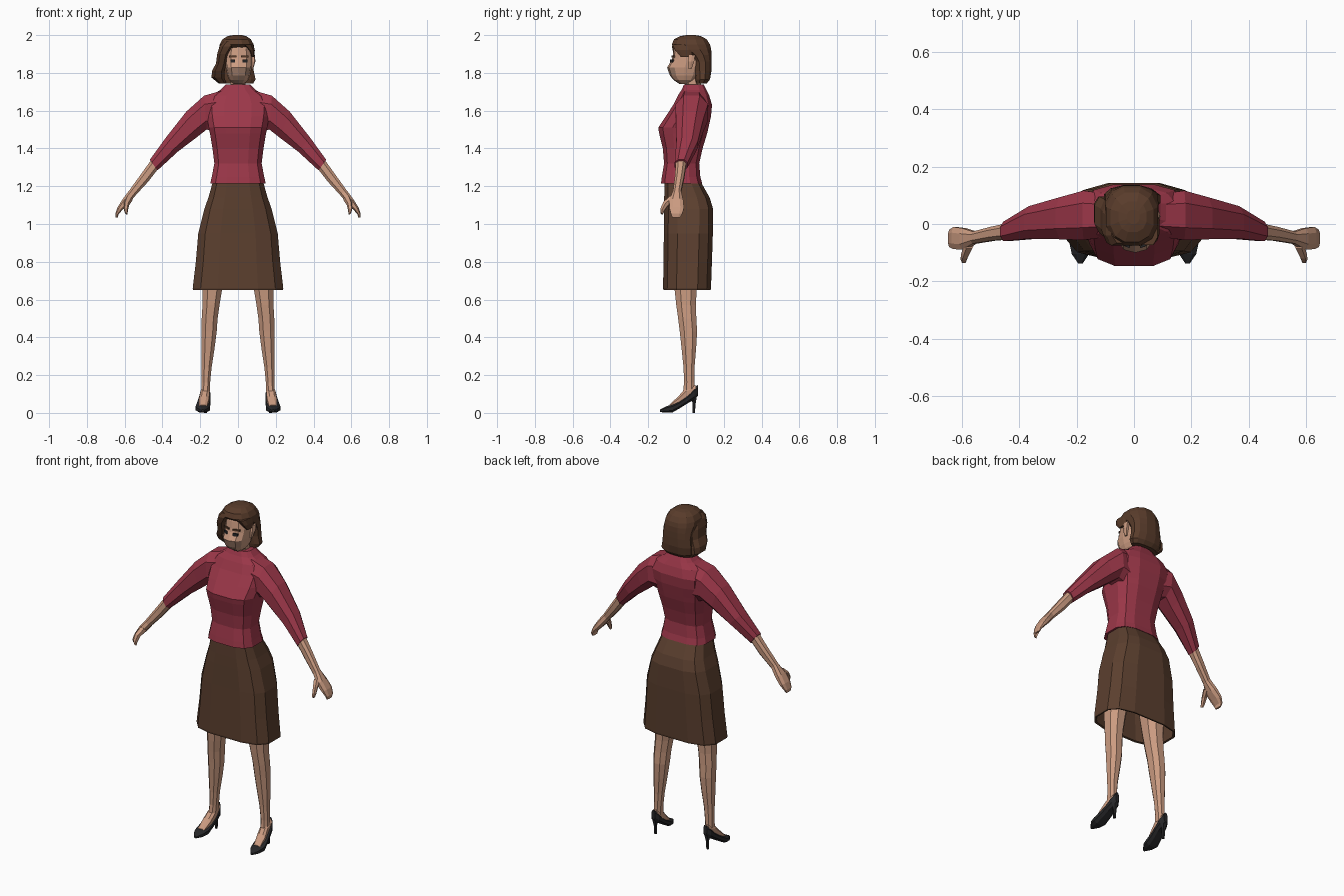
import bpy, bmesh, math
from mathutils import Vector


def material(name, rgb):
    m = bpy.data.materials.new(name)
    m.diffuse_color = (*rgb, 1)
    return m


SHIRT = material("burgundy", (0.33, 0.038, 0.066))
SKIRT = material("dark_brown", (0.105, 0.05, 0.028))
HAIR = material("hair_brown", (0.10, 0.045, 0.024))
SKIN = material("skin", (0.60, 0.33, 0.22))
SHADE = material("muted_tan", (0.42, 0.25, 0.175))
SHOE = material("black", (0.02, 0.02, 0.022))


def spow(v, p):
    return math.copysign(abs(v) ** p, v)


def ring(centre, a, b, n, p=0.8, turn=0.5):
    """Rounded closed section spanned by half axes a and b."""
    c, a, b = Vector(centre), Vector(a), Vector(b)
    out = []
    for i in range(n):
        t = 2 * math.pi * (i + turn) / n
        out.append(c + a * spow(math.sin(t), p) - b * spow(math.cos(t), p))
    return out


def flat_ring(z, x0, x1, yf, yb, n=12, p=0.75, turn=0.5):
    return ring(((x0 + x1) / 2, (yf + yb) / 2, z), ((x1 - x0) / 2, 0, 0),
                (0, (yb - yf) / 2, 0), n, p, turn)


def loft(name, rings, mats, caps=(True, True)):
    bm = bmesh.new()
    vs = [[bm.verts.new(p) for p in r] for r in rings]
    n = len(vs[0])
    for lo, hi in zip(vs, vs[1:]):
        for i in range(n):
            j = (i + 1) % n
            bm.faces.new((lo[i], lo[j], hi[j], hi[i]))
    if caps[0]:
        bm.faces.new(vs[0][::-1])
    if caps[1]:
        bm.faces.new(vs[-1])
    bmesh.ops.recalc_face_normals(bm, faces=bm.faces)
    me = bpy.data.meshes.new(name)
    bm.to_mesh(me)
    bm.free()
    ob = bpy.data.objects.new(name, me)
    bpy.context.collection.objects.link(ob)
    for m in mats:
        me.materials.append(m)
    return ob


def limb(name, s, sections, mat, n=8):
    """Arm piece: each section is upper (x, z), lower (x, z), front y, back y."""
    rings = []
    for (ux, uz), (lx, lz), yf, yb in sections:
        rings.append(ring((s * (ux + lx) / 2, (yf + yb) / 2, (uz + lz) / 2),
                          (s * (ux - lx) / 2, 0, (uz - lz) / 2),
                          (0, (yb - yf) / 2, 0), n))
    return loft(name, rings, [mat])


def lengthwise(name, sections, mat, n=8, p=0.8):
    """Foot piece: each section is y, bottom z, top z, half width, centre x."""
    return loft(name, [ring((cx, y, (zb + zt) / 2), (w, 0, 0), (0, 0, (zt - zb) / 2), n, p)
                       for y, zb, zt, w, cx in sections], [mat])


# Sweater body
loft("sweater", [flat_ring(z, -w, w, f, b, 12, 0.65) for z, w, f, b in [
    (1.215, .15, -.135, .088), (1.25, .142, -.13, .078), (1.32, .128, -.118, .072),
    (1.40, .138, -.125, .09), (1.48, .152, -.145, .115), (1.51, .158, -.15, .122),
    (1.57, .17, -.11, .135), (1.63, .175, -.07, .14), (1.68, .145, -.045, .125),
    (1.71, .095, -.025, .11), (1.738, .068, -.012, .095)]], [SHIRT])

# Skirt, open at the hem
skirt = loft("skirt", [flat_ring(z, -w, w, f, b, 12, 0.62) for z, w, f, b in [
    (.65, .243, -.122, .133), (.66, .245, -.124, .135), (.80, .228, -.122, .14),
    (.95, .215, -.12, .145), (1.08, .182, -.119, .146), (1.14, .16, -.118, .128),
    (1.22, .137, -.115, .082)]], [SKIRT], (False, True))
wall = skirt.modifiers.new("thickness", "SOLIDIFY")
wall.thickness = 0.012
wall.offset = -1

# Neck and head, with the lower front of the face in a muted tone
loft("neck", [flat_ring(z, -.042, .042, f, b, 8) for z, f, b in
              [(1.70, .0, .085), (1.80, -.02, .075)]], [SKIN])
head = loft("head", [flat_ring(z, -w + .004, w + .004, f, b, 12, 0.8, 0) for z, w, f, b in [
    (1.742, .028, -.035, .03), (1.762, .05, -.065, .05), (1.785, .06, -.085, .07),
    (1.828, .069, -.1, .085), (1.87, .071, -.075, .09), (1.89, .071, -.07, .09),
    (1.93, .068, -.064, .09), (1.97, .055, -.045, .08)]], [SKIN, SHADE])
for f in head.data.polygons:
    if f.center.z < 1.828 and f.normal.y < -0.55:
        f.material_index = 1

# Hair cap, open around the face
loft("hair", [flat_ring(z, x0, x1, f, b, 12, 0.85) for z, x0, x1, f, b in [
    (1.743, -.085, .082, .05, .11), (1.765, -.105, .096, .045, .128),
    (1.81, -.108, .086, .04, .136), (1.86, -.102, .084, .035, .137),
    (1.895, -.102, .086, .005, .137), (1.925, -.104, .088, -.05, .136),
    (1.95, -.10, .086, -.078, .13), (1.978, -.084, .07, -.066, .112),
    (1.995, -.055, .045, -.03, .08), (2.0, -.025, .02, .0, .05)]], [HAIR])
# Long wave on one side and short sweep on the other
loft("side_wave", [flat_ring(z, x0, x1, f, b, 8) for z, x0, x1, f, b in [
    (1.745, -.105, -.06, .01, .09), (1.775, -.142, -.07, -.015, .10),
    (1.81, -.14, -.068, -.035, .10), (1.85, -.118, -.06, -.05, .09),
    (1.90, -.112, -.048, -.07, .08), (1.94, -.10, -.02, -.079, .07),
    (1.965, -.08, .0, -.07, .05)]], [HAIR])
loft("side_sweep", [flat_ring(z, x0, x1, f, b, 8) for z, x0, x1, f, b in [
    (1.885, .072, .086, -.03, .03), (1.92, .055, .09, -.06, .04),
    (1.95, .02, .084, -.076, .04)]], [HAIR])
# Ear on the uncovered side
loft("ear", [flat_ring(z, .07, x1, f, b, 6) for z, x1, f, b in [
    (1.82, .08, .012, .03), (1.86, .092, .008, .045), (1.895, .09, .015, .05)]], [SKIN])

for s, side in ((-1, "right"), (1, "left")):
    # Eye and brow plates
    for part, z, h, w, mat in (("eye", 1.862, .008, .013, SHOE), ("brow", 1.886, .005, .019, HAIR)):
        x = .004 + s * .032
        y = -.0745 if part == "eye" else -.067
        o = loft(side + "_" + part, [
            [Vector((x + dx * w, y + d + s * dx * .006, z + dz * h))
             for dx, dz in ((-1, -1), (1, -1), (1, 1), (-1, 1))] for d in (-.004, .004)], [mat])

    # Arm: sleeve, forearm with hand, thumb
    limb(side + "_sleeve", s, [
        ((.09, 1.712), (.10, 1.47), -.05, .11), ((.18, 1.685), (.165, 1.495), -.062, .122),
        ((.275, 1.60), (.22, 1.452), -.058, .098), ((.386, 1.457), (.315, 1.382), -.055, .066),
        ((.468, 1.342), (.425, 1.282), -.062, .01)], SHIRT)
    limb(side + "_forearm_and_hand", s, [
        ((.45, 1.355), (.41, 1.305), -.055, .005), ((.51, 1.272), (.475, 1.222), -.06, -.008),
        ((.572, 1.185), (.54, 1.152), -.07, -.025), ((.61, 1.135), (.576, 1.108), -.092, -.012),
        ((.638, 1.09), (.61, 1.075), -.09, -.008), ((.65, 1.055), (.632, 1.052), -.082, -.018),
        ((.648, 1.035), (.636, 1.035), -.074, -.03)], SKIN)
    loft(side + "_thumb", [ring((s * x, y, z), (s * r, 0, r * .4), (0, r, -r * .6), 6) for x, y, z, r in [
        (.575, -.07, 1.135, .018), (.59, -.108, 1.105, .014),
        (.594, -.125, 1.075, .011), (.592, -.13, 1.055, .007)]], [SKIN])

    # Leg
    loft(side + "_leg", [flat_ring(z, s * cx - w, s * cx + w, f, b, 8, .85) for z, cx, w, f, b in [
        (.11, .172, .024, -.018, .048), (.16, .17, .024, -.012, .046),
        (.24, .166, .028, -.015, .047), (.34, .159, .037, -.026, .056),
        (.43, .153, .043, -.036, .062), (.50, .15, .045, -.045, .058),
        (.57, .143, .048, -.055, .056), (.65, .136, .055, -.064, .06),
        (.82, .12, .07, -.075, .075)]], [SKIN])
    # Foot, pump and thin heel
    lengthwise(side + "_foot", [
        (.05, .08, .15, .02, s * .172), (.0, .06, .135, .026, s * .174),
        (-.04, .035, .09, .028, s * .18), (-.088, .02, .043, .022, s * .186)], SKIN)
    lengthwise(side + "_pump", [
        (.064, .09, .152, .012, s * .172), (.045, .068, .135, .027, s * .173),
        (.01, .05, .095, .033, s * .176), (-.03, .025, .066, .037, s * .182),
        (-.07, .002, .046, .041, s * .186), (-.105, .0, .036, .032, s * .187),
        (-.138, .004, .018, .008, s * .187)], SHOE)
    loft(side + "_heel", [flat_ring(z, s * .173 - w, s * .173 + w, f, b, 6) for z, w, f, b in [
        (.0, .008, .034, .048), (.05, .009, .034, .052), (.10, .022, .02, .062)]], [SHOE])
